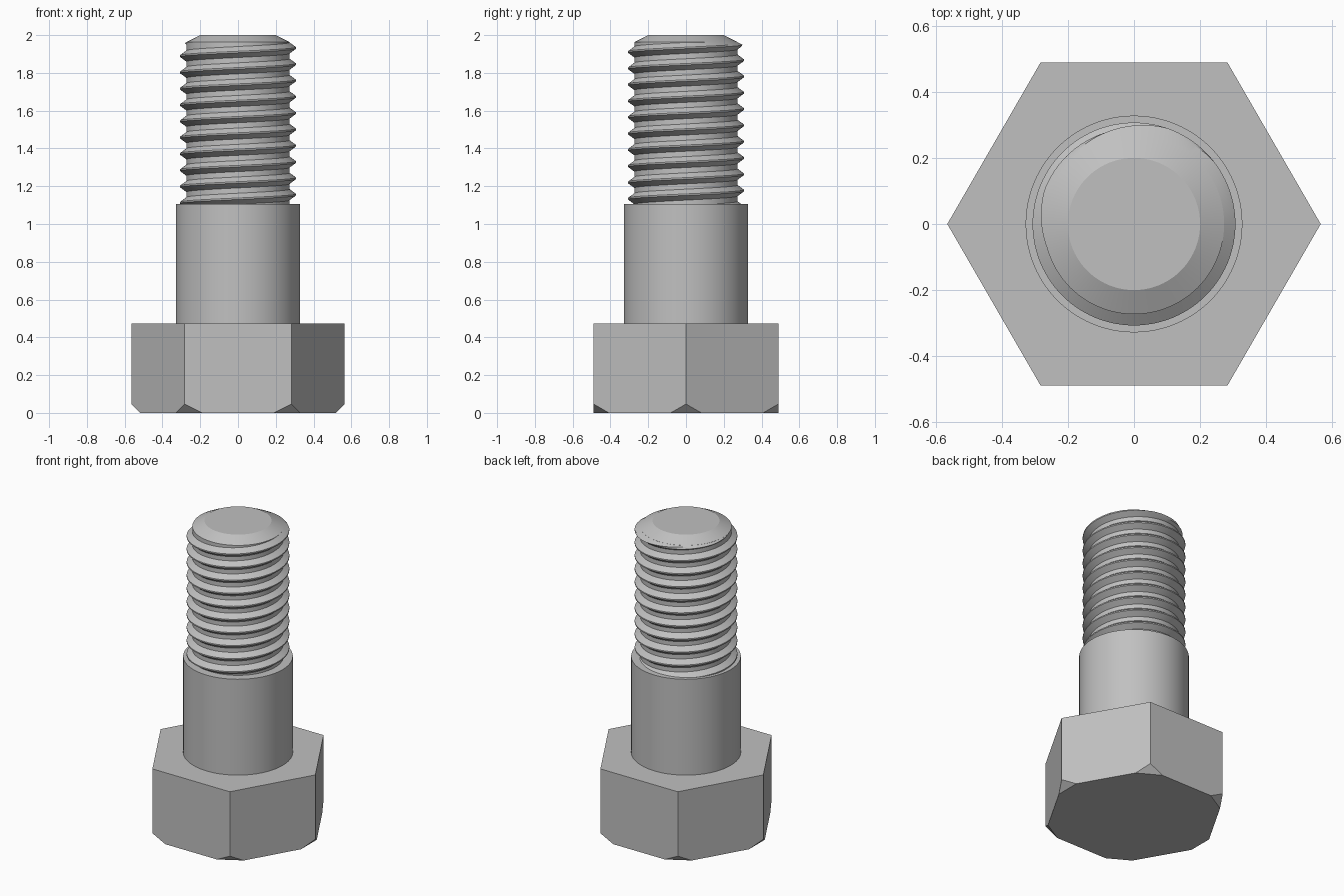
import bpy, bmesh
from math import sin, cos, pi, radians
from mathutils import Vector

cube = bpy.data.objects.get("Cube")
if cube:
    bpy.data.objects.remove(cube, do_unlink=True)

# Dimensions
HEX_R, HEAD_TOP, CORNER_CUT = 0.565, 0.472, 0.047
SHANK_R, SHANK_TOP = 0.328, 1.105
ROOT_R, CREST_R = 0.273, 0.307
CHAMFER_Z, TOP_Z, TIP_R = 1.963, 2.0, 0.2
PITCH, CREST_Z = 0.0863, 1.889   # CREST_Z: a crest height on the -x side

steel = bpy.data.materials.new("steel grey")
steel.use_nodes = True
colour = (0.53, 0.53, 0.53, 1)
steel.diffuse_color = colour
steel.node_tree.nodes["Principled BSDF"].inputs["Base Color"].default_value = colour


def finish(bm, name, smooth=True):
    """Turn a bmesh into a named steel object."""
    bmesh.ops.recalc_face_normals(bm, faces=bm.faces)
    mesh = bpy.data.meshes.new(name)
    bm.to_mesh(mesh)
    bm.free()
    mesh.materials.append(steel)
    obj = bpy.data.objects.new(name, mesh)
    bpy.context.collection.objects.link(obj)
    if smooth:
        bpy.ops.object.select_all(action='DESELECT')
        obj.select_set(True)
        bpy.context.view_layer.objects.active = obj
        bpy.ops.object.shade_smooth_by_angle(angle=radians(25))
    return obj


def turned(name, profile, sides=96):
    """Closed lathe shape from (radius, height) points."""
    bm = bmesh.new()
    rings = [[bm.verts.new((r * cos(2 * pi * i / sides), r * sin(2 * pi * i / sides), z))
              for i in range(sides)] for r, z in profile]
    for a, b in zip(rings, rings[1:]):
        for i in range(sides):
            j = (i + 1) % sides
            bm.faces.new((a[i], a[j], b[j], b[i]))
    bm.faces.new(rings[0])
    bm.faces.new(rings[-1])
    return finish(bm, name)


# Hexagonal head, its lower corners cut off at 45 degrees
bm = bmesh.new()
ends = [[bm.verts.new((HEX_R * cos(i * pi / 3), HEX_R * sin(i * pi / 3), z))
         for i in range(6)] for z in (0, HEAD_TOP)]
for i in range(6):
    j = (i + 1) % 6
    bm.faces.new((ends[0][i], ends[0][j], ends[1][j], ends[1][i]))
for ring in ends:
    bm.faces.new(ring)
for i in range(6):
    out = Vector((cos(i * pi / 3), sin(i * pi / 3), 0))
    cut = bmesh.ops.bisect_plane(
        bm, geom=bm.verts[:] + bm.edges[:] + bm.faces[:], dist=1e-5,
        plane_co=out * HEX_R + Vector((0, 0, CORNER_CUT)),
        plane_no=out - Vector((0, 0, 1)), clear_outer=True)
    rim = [e for e in cut["geom_cut"] if isinstance(e, bmesh.types.BMEdge)]
    bmesh.ops.holes_fill(bm, edges=rim, sides=0)
finish(bm, "hex_head", smooth=False)

# Plain shank and chamfered thread core
turned("shank", [(SHANK_R, HEAD_TOP - 0.01), (SHANK_R, SHANK_TOP)])
turned("thread_core", [(ROOT_R, SHANK_TOP - 0.01), (ROOT_R, CHAMFER_Z), (TIP_R, TOP_Z)])

# Helical thread ridge, trimmed by the cone of the chamfer
slope = (ROOT_R - TIP_R) / (TOP_Z - CHAMFER_Z)
half_base, half_crest = 0.029, 0.004
mid_r, mid_h = (ROOT_R + CREST_R) / 2, (half_base + half_crest) / 2
section = [(ROOT_R - 0.004, -half_base - 0.003), (mid_r, -mid_h), (CREST_R, -half_crest),
           (CREST_R, half_crest), (mid_r, mid_h), (ROOT_R - 0.004, half_base + 0.003)]
STEPS = 96
bm = bmesh.new()
loops = []
for n in range(-10 * STEPS, int(1.25 * STEPS)):
    turn = n / STEPS
    angle = pi + 2 * pi * turn
    loop = []
    for r, dz in section:
        z = min(CREST_Z + PITCH * turn + dz, TOP_Z - 0.005)
        r = min(r, ROOT_R + slope * (CHAMFER_Z - z) - 0.001)
        loop.append(bm.verts.new((r * cos(angle), r * sin(angle), z)))
    loops.append(loop)
for a, b in zip(loops, loops[1:]):
    for k in range(len(section)):
        m = (k + 1) % len(section)
        bm.faces.new((a[k], a[m], b[m], b[k]))
bm.faces.new(loops[0])
bm.faces.new(loops[-1])
finish(bm, "thread_ridge")
